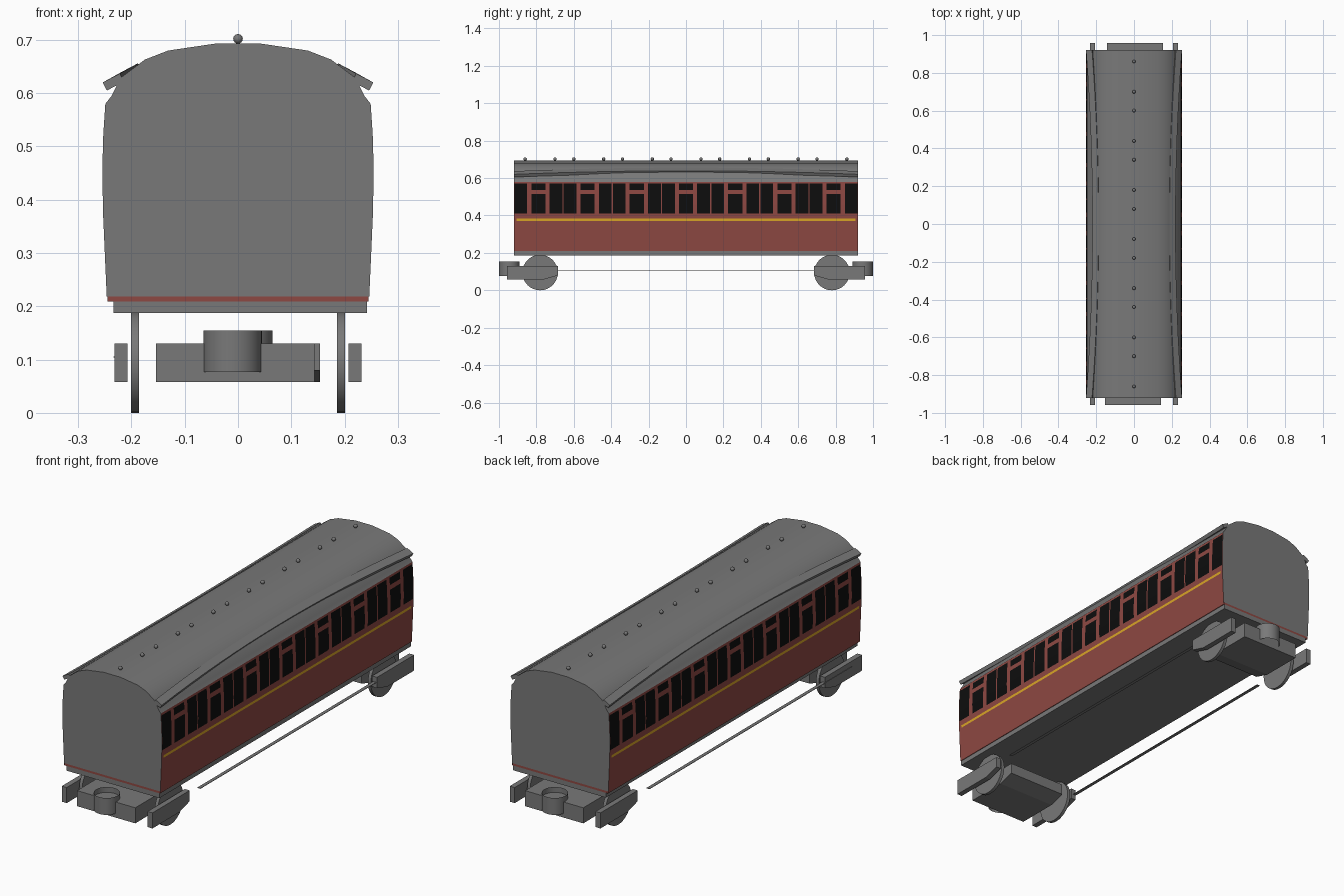
import bpy, bmesh, math
from mathutils import Vector, Matrix

cube = bpy.data.objects.get("Cube")
if cube:
    bpy.data.objects.remove(cube, do_unlink=True)


def material(name, rgb):
    m = bpy.data.materials.new(name)
    m.use_nodes = True
    m.diffuse_color = (*rgb, 1)
    m.node_tree.nodes["Principled BSDF"].inputs["Base Color"].default_value = (*rgb, 1)
    return m


GREY = material("grey", (0.19, 0.19, 0.19))
RED = material("maroon", (0.27, 0.065, 0.055))
BLACK = material("window black", (0.004, 0.004, 0.004))
YELLOW = material("yellow line", (0.7, 0.38, 0.02))

HALF = 0.92          # half length of the body
PITCH = 0.263        # one compartment


def finish(name, bm, mats, solid=True, smooth=False):
    if solid:
        bmesh.ops.recalc_face_normals(bm, faces=bm.faces)
    else:
        # open shells face away from the middle of the body
        bm.normal_update()
        for f in bm.faces:
            if f.normal.dot(f.calc_center_median() - Vector((0, 0, 0.4))) < 0:
                f.normal_flip()
    me = bpy.data.meshes.new(name)
    bm.to_mesh(me)
    bm.free()
    ob = bpy.data.objects.new(name, me)
    bpy.context.collection.objects.link(ob)
    for m in mats:
        me.materials.append(m)
    if smooth:
        bpy.ops.object.select_all(action="DESELECT")
        ob.select_set(True)
        bpy.context.view_layer.objects.active = ob
        bpy.ops.object.shade_smooth_by_angle(angle=math.radians(35))
    return ob


def loft(name, rings, mat, closed=True, smooth=False):
    """Skin a list of equal rings; closed rings get end caps."""
    bm = bmesh.new()
    rows = [[bm.verts.new(p) for p in ring] for ring in rings]
    n = len(rows[0])
    for a, b in zip(rows, rows[1:]):
        for i in range(n if closed else n - 1):
            j = (i + 1) % n
            bm.faces.new((a[i], a[j], b[j], b[i]))
    if closed:
        bm.faces.new(rows[0])
        bm.faces.new(rows[-1])
    return finish(name, bm, [mat], closed, smooth)


def box(name, x0, x1, y0, y1, z0, z1, mat):
    rect = ((x0, z0), (x1, z0), (x1, z1), (x0, z1))
    return loft(name, [[(x, y, z) for x, z in rect] for y in (y0, y1)], mat)


def cylinder(name, centre, radius, depth, mat, axis="Z", caps=True):
    bm = bmesh.new()
    rot = Matrix.Rotation(math.pi / 2, 4, "Y") if axis == "X" else Matrix()
    bmesh.ops.create_cone(bm, cap_ends=caps, segments=32, radius1=radius, radius2=radius,
                          depth=depth, matrix=Matrix.Translation(centre) @ rot)
    return finish(name, bm, [mat], True, True)


# Body cross-section
WALL = [(0.21, 0.246), (0.30, 0.25), (0.38, 0.2535), (0.46, 0.2545), (0.52, 0.253), (0.58, 0.249)]
ROOF = [(0.249, 0.58), (0.238, 0.594), (0.22, 0.629), (0.175, 0.663), (0.131, 0.68), (0.043, 0.693)]


def wall_x(z):
    for (z0, x0), (z1, x1) in zip(WALL, WALL[1:]):
        if z <= z1 + 1e-6:
            return x0 + (x1 - x0) * (z - z0) / (z1 - z0)
    return WALL[-1][1]


zs = [0.21, 0.2185, 0.30, 0.371, 0.383, 0.41, 0.46, 0.516, 0.537, 0.57, 0.58]

# Window spans: a divided door light with a plain light on either side
doors, lights = [], []
for k in range(-3, 4):
    c = k * PITCH
    doors.append((c - 0.038, c + 0.038))
    lights += [(c + d - 0.034, c + d + 0.034) for d in (-0.094, 0.094)]
ys = sorted({-HALF, HALF, -0.905, 0.905} | {round(v, 4) for s in doors + lights for v in s})
ys = [y for y in ys if abs(y) <= HALF]


def wall_colour(y, z):
    if 0.371 < z < 0.383 and abs(y) < 0.905:
        return 2
    if 0.41 < z < 0.57:
        if any(a < y < b for a, b in lights):
            return 1
        if any(a < y < b for a, b in doors) and not 0.516 < z < 0.537:
            return 1
    return 0


# Side walls with windows and lining
for side, sign in (("left", 1), ("right", -1)):
    bm = bmesh.new()
    grid = [[bm.verts.new((sign * wall_x(z), y, z)) for z in zs] for y in ys]
    for i in range(len(ys) - 1):
        for j in range(len(zs) - 1):
            f = bm.faces.new((grid[i][j], grid[i + 1][j], grid[i + 1][j + 1], grid[i][j + 1]))
            f.material_index = wall_colour((ys[i] + ys[i + 1]) / 2, (zs[j] + zs[j + 1]) / 2)
    finish(side + "_wall", bm, [RED, BLACK, YELLOW], False)

# Roof
roof_line = ROOF + [(-x, z) for x, z in reversed(ROOF)]
loft("roof", [[(x, y, z) for x, z in roof_line] for y in (-HALF, HALF)], GREY, False, True)

# End walls
half = [(wall_x(z), z) for z in zs[1:]] + ROOF[1:]
outline = half + [(-x, z) for x, z in reversed(half)]
for end, s in (("front", -1), ("back", 1)):
    bm = bmesh.new()
    bm.faces.new([bm.verts.new((x, s * HALF, z)) for x, z in outline])
    finish(end + "_end_wall", bm, [GREY], False)

# Sill and underframe
box("sill", -0.245, 0.245, -HALF, HALF, 0.209, 0.2185, RED)
box("underframe", -0.234, 0.242, -HALF, HALF, 0.187, 0.209, GREY)

# Arched rain strips on the roof
STRIP = [(0.222, 0.637), (0.254, 0.62), (0.246, 0.605), (0.214, 0.622)]
for side, sign in (("left", 1), ("right", -1)):
    rings = []
    for i in range(17):
        t = i / 8 - 1
        lift = 1 - t * t
        rings.append([(sign * (x - 0.034 * lift), t * HALF, z + 0.019 * lift) for x, z in STRIP])
    loft(side + "_rain_strip", rings, GREY)

# Roof vents
for i, y in enumerate(s * v for v in (0.08, 0.18, 0.34, 0.44, 0.6, 0.7, 0.86) for s in (-1, 1)):
    bm = bmesh.new()
    bmesh.ops.create_uvsphere(bm, u_segments=12, v_segments=8, radius=0.009,
                              matrix=Matrix.Translation((0, y, 0.702)))
    finish(f"roof_vent_{i + 1}", bm, [GREY], True, True)

# Bogies: centre block, side beams, wheels and coupling tube
BEAM = [(0.957, 0.058), (0.76, 0.058), (0.685, 0.08), (0.685, 0.13), (0.957, 0.13)]
for end, s in (("front", -1), ("back", 1)):
    def beam(name, x0, x1):
        loft(f"{end}_{name}", [[(x, s * y, z) for y, z in BEAM] for x in (x0, x1)], GREY)

    beam("bogie_block", -0.149 + s * 0.005, 0.149 + s * 0.005)
    cylinder(end + "_coupling_tube", (s * 0.01, s * 0.945, 0.116), 0.055, 0.078, GREY, caps=False)
    for side, sign in (("left", 1), ("right", -1)):
        beam(side + "_side_beam", sign * 0.207, sign * 0.232)
        cylinder(f"{end}_{side}_wheel", (sign * 0.193, s * 0.78, 0.095), 0.095, 0.015, GREY, "X")

# Thin footboards between the bogies
box("left_footboard", 0.212, 0.228, -0.6, 0.7, 0.104, 0.106, GREY)
box("right_footboard", -0.234, -0.218, -0.88, 0.6, 0.104, 0.106, GREY)
